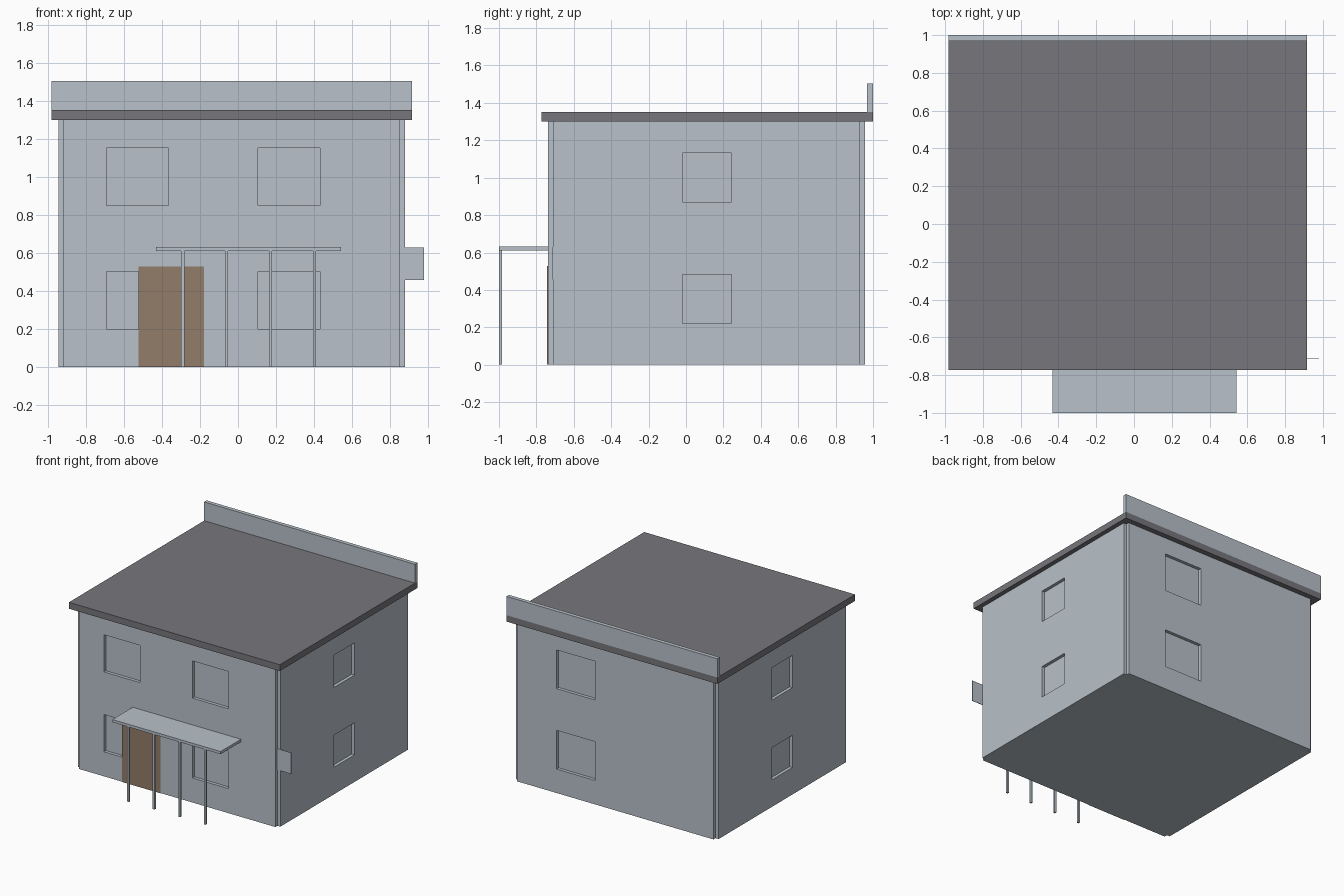
import bpy
import bmesh
from mathutils import Vector

cube = bpy.data.objects.get("Cube")
if cube:
    bpy.data.objects.remove(cube, do_unlink=True)


def material(name, rgb):
    m = bpy.data.materials.new(name)
    m.use_nodes = True
    m.diffuse_color = (*rgb, 1)
    bsdf = next(n for n in m.node_tree.nodes if n.type == 'BSDF_PRINCIPLED')
    bsdf.inputs["Base Color"].default_value = (*rgb, 1)
    return m


WALL = material("pale_grey_blue", (0.48, 0.535, 0.585))
ROOF = material("dark_grey", (0.185, 0.181, 0.198))
DOOR = material("brown", (0.287, 0.205, 0.138))


def add_object(name, bm, mat):
    mesh = bpy.data.meshes.new(name)
    bmesh.ops.recalc_face_normals(bm, faces=bm.faces)
    bm.to_mesh(mesh)
    bm.free()
    mesh.materials.append(mat)
    ob = bpy.data.objects.new(name, mesh)
    bpy.context.collection.objects.link(ob)
    return ob


def box(name, x, y, z, mat):
    """Box from (low, high) ranges on each axis."""
    bm = bmesh.new()
    bmesh.ops.create_cube(bm, size=1)
    for v in bm.verts:
        v.co = Vector(r[0] + (c + 0.5) * (r[1] - r[0])
                      for c, r in zip(v.co, (x, y, z)))
    return add_object(name, bm, mat)


# House body: plan with notched corners, extruded upward
X0, X1, Y0, Y1 = -0.945, 0.88, -0.738, 0.957
N = 0.027
HEIGHT = 1.30
plan = [(X0 + N, Y0), (X1 - N, Y0), (X1 - N, Y0 + N), (X1, Y0 + N),
        (X1, Y1 - N), (X1 - N, Y1 - N), (X1 - N, Y1), (X0 + N, Y1),
        (X0 + N, Y1 - N), (X0, Y1 - N), (X0, Y0 + N), (X0 + N, Y0 + N)]
bm = bmesh.new()
base = bm.faces.new([bm.verts.new((x, y, 0)) for x, y in plan])
top = bmesh.ops.extrude_face_region(bm, geom=[base])["geom"]
bmesh.ops.translate(bm, vec=(0, 0, HEIGHT),
                    verts=[g for g in top if isinstance(g, bmesh.types.BMVert)])
body = add_object("house_walls", bm, WALL)

# Window recesses on all four sides
D = 0.026
front_y, back_y = (Y0 - 0.1, Y0 + D), (Y1 - D, Y1 + 0.1)
side_y = (-0.02, 0.243)
recesses = []
for z in ((0.20, 0.503), (0.85, 1.153)):
    recesses += [((-0.692, -0.367), front_y, z), ((0.106, 0.432), front_y, z)]
for z in ((0.195, 0.51), (0.85, 1.165)):
    recesses.append(((0.15, 0.495), back_y, z))
for z in ((0.22, 0.482), (0.87, 1.133)):
    recesses += [((X0 - 0.1, X0 + D), side_y, z), ((X1 - D, X1 + 0.1), side_y, z)]

bpy.context.view_layer.objects.active = body
for x, y, z in recesses:
    cutter = box("window_cutter", x, y, z, WALL)
    cutter.hide_render = True
    mod = body.modifiers.new("window", 'BOOLEAN')
    mod.operation = 'DIFFERENCE'
    mod.solver = 'EXACT'
    mod.object = cutter
    bpy.ops.object.modifier_apply(modifier=mod.name)
    bpy.data.objects.remove(cutter, do_unlink=True)

# Roof slab and rear parapet
ROOF_X = (-0.983, 0.917)
box("roof_slab", ROOF_X, (-0.772, 1.0), (HEIGHT, 1.352), ROOF)
box("rear_parapet", ROOF_X, (0.968, 1.0), (1.352, 1.505), WALL)

# Front door
box("front_door", (-0.525, -0.18), (Y0 - 0.004, Y0 + 0.004), (0, 0.528), DOOR)

# Porch canopy on slim posts
box("porch_canopy", (-0.432, 0.543), (-1.0, Y0), (0.61, 0.632), WALL)
for i in range(4):
    x = -0.291 + i * 0.231
    box(f"porch_post_{i + 1}", (x - 0.008, x + 0.008), (-1.0, -0.984), (0, 0.61), WALL)

# Thin plate projecting from the front corner
box("projecting_sign", (X1 - N, 0.98), (Y0 + N - 0.004, Y0 + N), (0.457, 0.63), WALL)
